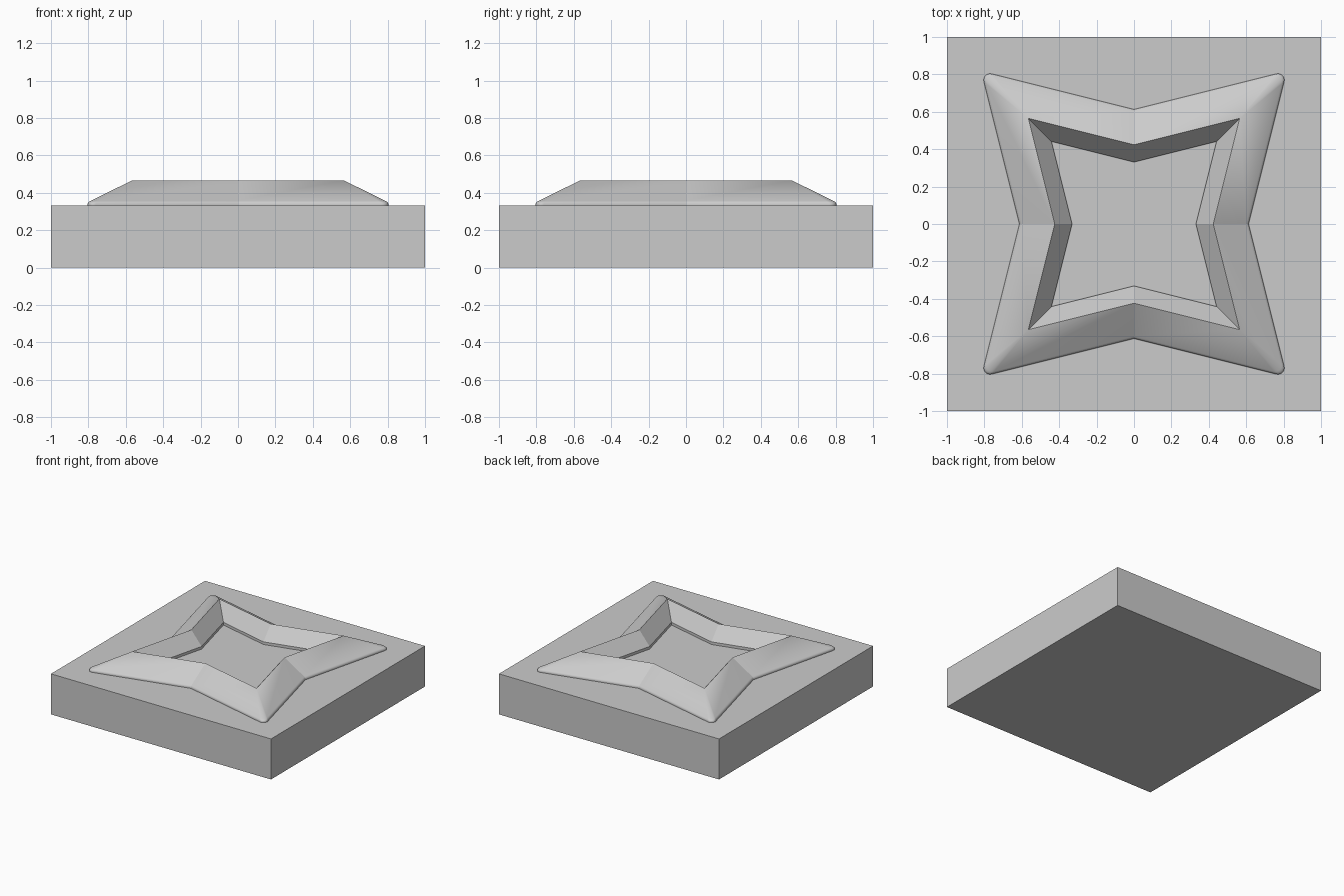
import bpy
import bmesh
import math
from mathutils import Vector

cube = bpy.data.objects.get("Cube")
if cube:
    bpy.data.objects.remove(cube, do_unlink=True)

# One plain grey material
grey = bpy.data.materials.new("plain grey")
grey.use_nodes = True
grey.diffuse_color = (0.6, 0.6, 0.6, 1)
grey.node_tree.nodes["Principled BSDF"].inputs["Base Color"].default_value = (0.6, 0.6, 0.6, 1)

BASE_TOP = 0.333
RIDGE, OUTER = 0.565, 0.817   # tip reach of the crest and of the foot
VALLEY = 0.75                 # valley reach relative to tip reach
STEPS = 12


def make_object(name, bm):
    mesh = bpy.data.meshes.new(name)
    bmesh.ops.recalc_face_normals(bm, faces=bm.faces)
    bm.to_mesh(mesh)
    bm.free()
    mesh.materials.append(grey)
    obj = bpy.data.objects.new(name, mesh)
    bpy.context.collection.objects.link(obj)
    return obj


def star_ring(reach, radius):
    """Four-pointed star outline with tips rounded by the given radius."""
    half_angle = math.pi / 4 - math.atan(1 - VALLEY)
    sweep = math.pi / 2 - half_angle
    centre = reach * math.sqrt(2) - radius / math.sin(half_angle)
    points = []
    for quarter in range(4):
        turn = quarter * math.pi / 2
        points.append(Vector((math.cos(turn), math.sin(turn))) * reach * VALLEY)
        tip = turn + math.pi / 4
        middle = Vector((math.cos(tip), math.sin(tip))) * centre
        for i in range(STEPS + 1):
            a = tip + sweep * (2 * i / STEPS - 1)
            points.append(middle + Vector((math.cos(a), math.sin(a))) * radius)
    return points


# Square base slab
bm = bmesh.new()
bmesh.ops.create_cube(bm, size=1)
bmesh.ops.scale(bm, vec=(2, 2, BASE_TOP), verts=bm.verts)
bmesh.ops.translate(bm, vec=(0, 0, BASE_TOP / 2), verts=bm.verts)
make_object("base_slab", bm)

# Raised star frame: profile of (tip reach, height) from outer foot to inner foot
start, corner, end = Vector((OUTER, 0.338)), Vector((OUTER, 0.35)), Vector((0.8, 0.3575))
profile = [Vector((OUTER, BASE_TOP))]
for i in range(8):
    t = i / 7
    profile.append(start * (1 - t) ** 2 + corner * 2 * t * (1 - t) + end * t * t)
profile += [Vector((RIDGE, 0.467)), Vector((0.441, 0.355)), Vector((0.441, BASE_TOP))]

bm = bmesh.new()
rings = []
for reach, z in profile:
    radius = 0.035 * max(0, (reach - RIDGE) / (OUTER - RIDGE))
    rings.append([bm.verts.new((p.x, p.y, z)) for p in star_ring(reach, radius)])
for lower, upper in zip(rings, rings[1:]):
    count = len(lower)
    for i in range(count):
        j = (i + 1) % count
        bm.faces.new((lower[i], lower[j], upper[j], upper[i]))
bmesh.ops.remove_doubles(bm, verts=bm.verts, dist=0.0001)
frame = make_object("star_frame", bm)

# Smooth the rounded foot and tips, keep the creases crisp
bpy.ops.object.select_all(action='DESELECT')
frame.select_set(True)
bpy.context.view_layer.objects.active = frame
bpy.ops.object.shade_smooth_by_angle(angle=math.radians(13.5))
